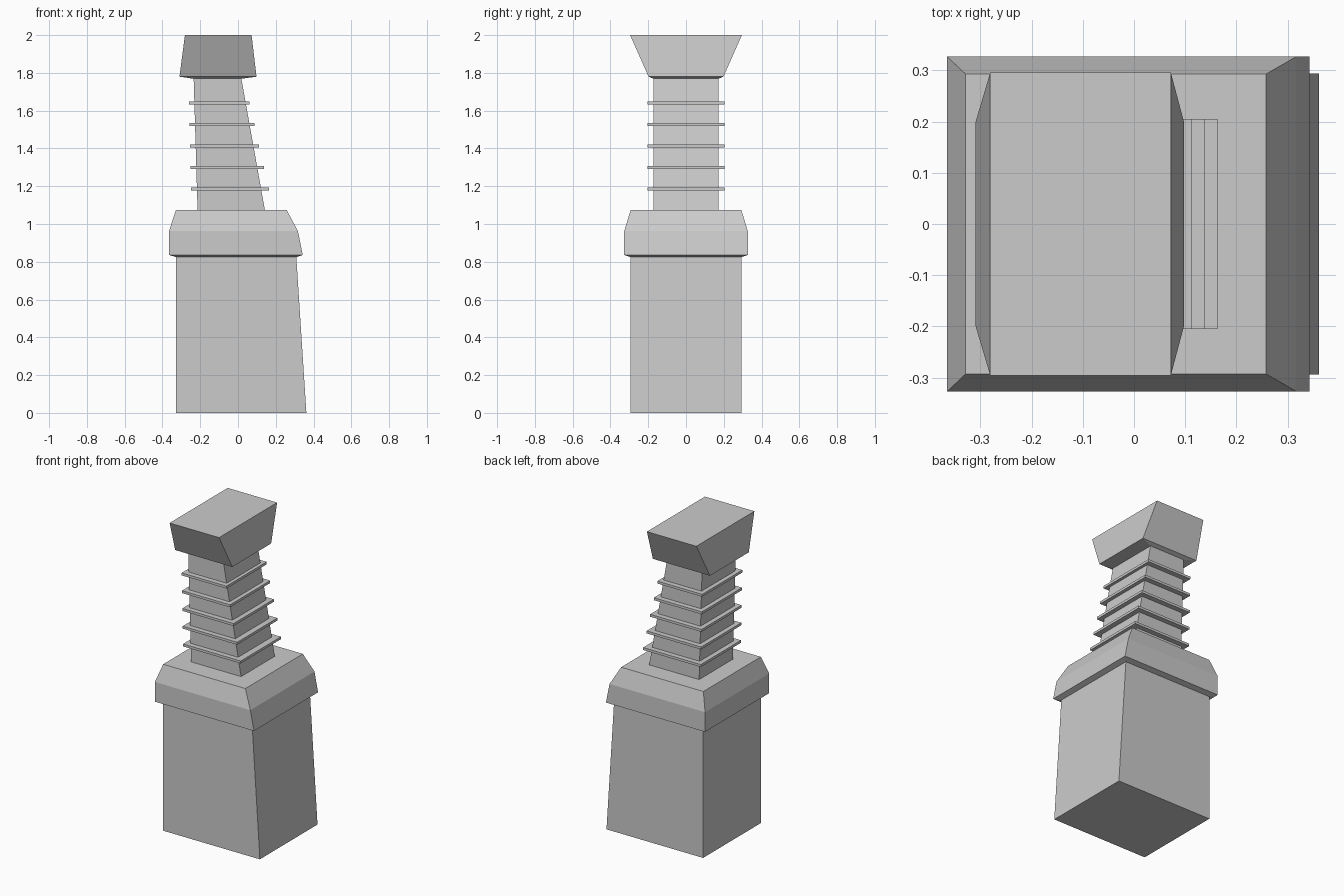
import bpy, bmesh

cube = bpy.data.objects.get("Cube")
if cube:
    bpy.data.objects.remove(cube, do_unlink=True)

# One plain grey for the whole tower
grey = bpy.data.materials.new("light_grey")
grey.use_nodes = True
colour = (0.6, 0.6, 0.6, 1)
grey.diffuse_color = colour
grey.node_tree.nodes["Principled BSDF"].inputs["Base Color"].default_value = colour


def loft(name, levels):
    """Closed solid through rectangles given as (z, x_min, x_max, half_depth)."""
    bm = bmesh.new()
    rings = []
    for z, x0, x1, d in levels:
        corners = ((x0, -d), (x1, -d), (x1, d), (x0, d))
        rings.append([bm.verts.new((x, y, z)) for x, y in corners])
    for low, high in zip(rings, rings[1:]):
        for i in range(4):
            j = (i + 1) % 4
            bm.faces.new((low[i], low[j], high[j], high[i]))
    bm.faces.new(rings[0][::-1])
    bm.faces.new(rings[-1])
    bmesh.ops.recalc_face_normals(bm, faces=bm.faces)
    mesh = bpy.data.meshes.new(name)
    bm.to_mesh(mesh)
    bm.free()
    mesh.materials.append(grey)
    obj = bpy.data.objects.new(name, mesh)
    bpy.context.collection.objects.link(obj)
    return obj


# Tall base, leaning in on its left side
loft("base", [(0, -0.328, 0.362, 0.294), (0.835, -0.328, 0.308, 0.294)])

# Collar with a bevelled shoulder
loft("collar", [(0.825, -0.328, 0.31, 0.294), (0.836, -0.365, 0.343, 0.327),
                (0.963, -0.365, 0.317, 0.327), (1.074, -0.329, 0.258, 0.293)])

# Tapered neck
loft("neck", [(1.07, -0.214, 0.143, 0.172), (1.78, -0.235, 0.016, 0.172)])

# Thin evenly spaced fins around the neck
for i in range(5):
    z = 1.185 + 0.114 * i
    x0, x1 = -0.249 - 0.0025 * i, 0.163 - 0.0255 * i
    loft(f"neck_fin_{i + 1}", [(z - 0.008, x0, x1, 0.205), (z + 0.008, x0, x1, 0.205)])

# Flared head
loft("head", [(1.769, -0.235, 0.018, 0.172), (1.78, -0.31, 0.098, 0.198),
              (2, -0.281, 0.072, 0.296)])
